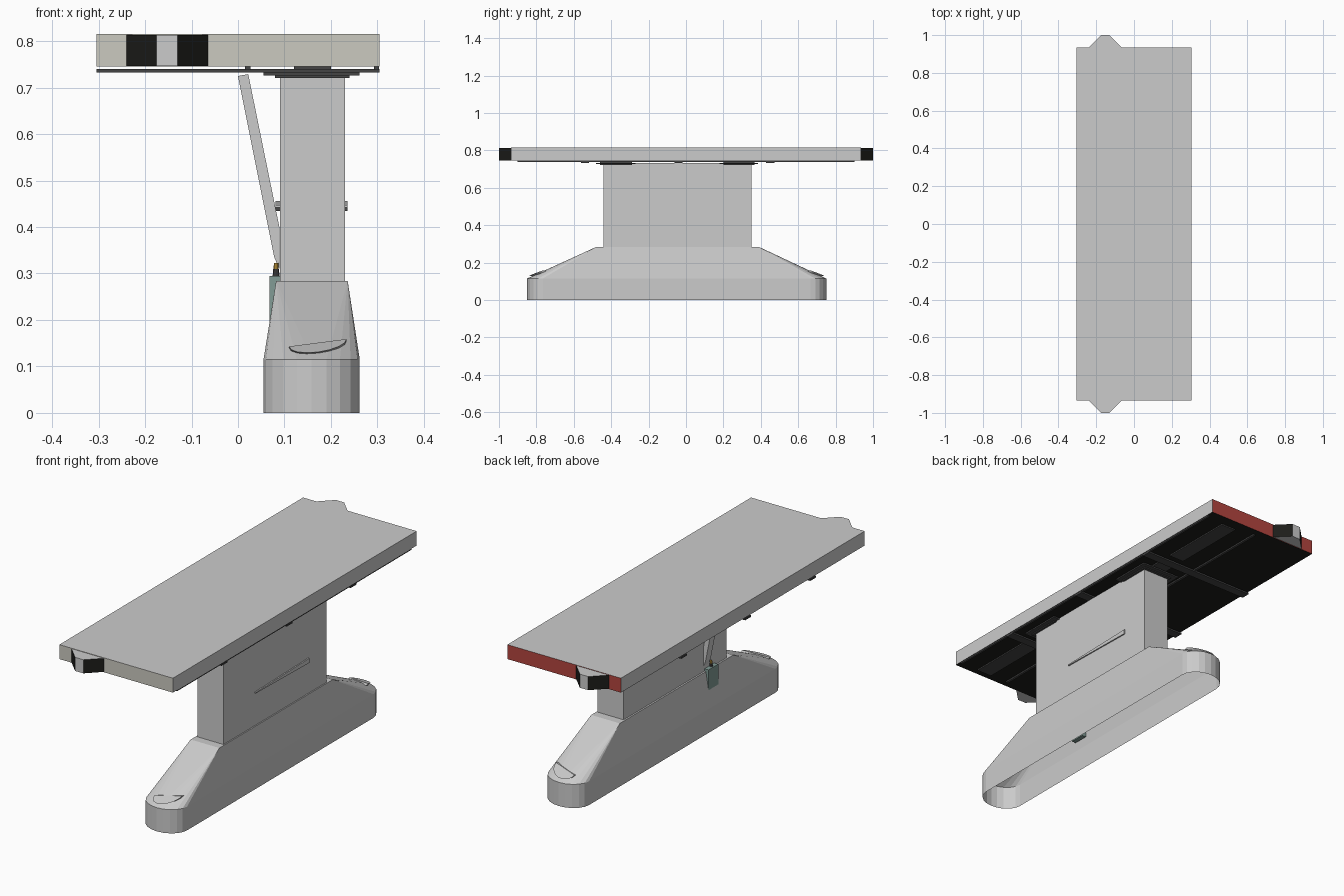
import bpy, bmesh, math
from mathutils import Vector

if "Cube" in bpy.data.objects:
    bpy.data.objects.remove(bpy.data.objects["Cube"])


def material(name, r, g, b):
    m = bpy.data.materials.new(name)
    m.diffuse_color = (r, g, b, 1)
    m.use_nodes = True
    m.node_tree.nodes["Principled BSDF"].inputs["Base Color"].default_value = m.diffuse_color
    return m


GREY = material("grey", 0.8, 0.8, 0.8)
BLACK = material("black", 0.012, 0.012, 0.01)
DARK = material("dark_grey", 0.06, 0.06, 0.06)
RED = material("red", 0.45, 0.06, 0.05)
TAUPE = material("taupe", 0.6, 0.59, 0.53)
GREEN = material("grey_green", 0.22, 0.33, 0.30)
AMBER = material("amber", 0.6, 0.35, 0.05)


def finish(name, bm, *mats):
    me = bpy.data.meshes.new(name)
    bm.to_mesh(me)
    bm.free()
    ob = bpy.data.objects.new(name, me)
    bpy.context.collection.objects.link(ob)
    for m in mats:
        me.materials.append(m)
    return ob


def hull(name, pts, *mats):
    bm = bmesh.new()
    for p in pts:
        bm.verts.new(p)
    bmesh.ops.convex_hull(bm, input=bm.verts)
    bmesh.ops.dissolve_limit(bm, angle_limit=0.01, verts=bm.verts, edges=bm.edges)
    bmesh.ops.recalc_face_normals(bm, faces=bm.faces)
    return finish(name, bm, *mats)


def box(name, x, y, z, *mats):
    return hull(name, [(a, b, c) for a in x for b in y for c in z], *mats)


def paint(ob, rule):
    for f in ob.data.polygons:
        f.material_index = rule(f.normal)


# table top: grey sides, black underside, differently coloured ends
top = box("table_top", (-.305, .305), (-.935, .935), (.745, .815), GREY, BLACK, RED, TAUPE)
paint(top, lambda n: 1 if n.z < -.5 else 2 if n.y > .5 else 3 if n.y < -.5 else 0)

# trapezoid housings at both ends, with black slanted faces
for s, tag in ((-1, "front"), (1, "back")):
    prof = [(-.24, .935), (-.175, 1), (-.13, 1), (-.065, .935)]
    ob = hull(tag + "_end_housing", [(x, s * y, z) for x, y in prof for z in (.747, .813)], GREY, BLACK)
    paint(ob, lambda n: 1 if abs(n.x) > .3 else 0)

# rails and panels under the top
for i, (x0, x1) in enumerate(((.015, .027), (.293, .303))):
    box(f"long_rail_{i}", (x0, x1), (-.9, .9), (.738, .746), DARK)
for tag, y in (("front", (-.9, -.55)), ("middle", (-.5, .42)), ("back", (.5, .88))):
    box(tag + "_under_panel", (.12, .2), y, (.739, .746), DARK)
for i, y in enumerate((-.54, -.04, .45)):
    box(f"cross_bar_{i}", (-.305, .305), (y - .022, y + .022), (.732, .74), DARK)

# mounting plates on the column
for tag, y0, y1 in (("front", -.48, -.27), ("back", .18, .385)):
    box(tag + "_mount_plate", (.055, .262), (y0, y1), (.726, .733), DARK)
    box(tag + "_mount_collar", (.08, .24), (y0 + .02, y1 - .02), (.721, .738), DARK)

# column with a tapered slot strip on both sides
box("column", (.09, .23), (-.44, .35), (.27, .732))
for tag, x0, x1 in (("left", .081, .091), ("right", .229, .236)):
    hull(tag + "_slot_strip", [(x, y, z) for x in (x0, x1)
         for y, z in ((-.2, .442), (-.2, .447), (.21, .434), (.21, .456))])

# foot: open-bottomed rounded skirt carrying a tapered body
CX, HW, Y0, Y1, DEP, N = .1585, .1035, -.85, .75, .085, 10
ring = []
for k in range(N + 1):
    a = math.pi * k / N
    ring.append((CX + HW * math.cos(a), Y1 - DEP + DEP * math.sin(a)))
for k in range(N + 1):
    a = math.pi * k / N
    ring.append((CX - HW * math.cos(a), Y0 + DEP - DEP * math.sin(a)))

bm = bmesh.new()
low = [bm.verts.new((x, y, 0)) for x, y in ring]
high = [bm.verts.new((x, y, .115)) for x, y in ring]
for i in range(len(ring)):
    j = (i + 1) % len(ring)
    bm.faces.new((low[i], low[j], high[j], high[i]))
finish("foot_skirt", bm)

cap = [(x, y, .284) for x in (.082, .236) for y in (-.48, .39)]
body = hull("foot_body", [(x, y, .115) for x, y in ring] + cap)
bm = bmesh.new()
bm.from_mesh(body.data)
floor = [f for f in bm.faces if f.normal.z < -.9]
bmesh.ops.delete(bm, geom=floor, context='FACES')   # hollow underneath
bm.to_mesh(body.data)
bm.free()

# crescent ledges on the sloping ends
for s, tag, ye in ((-1, "front", -.85), (1, "back", .75)):
    pts = []
    for k in range(9):
        a = math.pi * k / 8
        x = .172 - .062 * math.cos(a)
        z = .147 + .008 * -math.cos(a) - .02 * math.sin(a)
        y = ye - s * (z - .115) * 2.15
        pts += [(x, y - s * .015, z), (x, y + s * .012 * math.sin(a), z + .004)]
    hull(tag + "_crescent_ledge", pts)

# slanted strut, control box and knob on the left side
hull("strut", [(x, y, z) for y in (-.30, -.26) for x, z in
     ((.0, .725), (.022, .729), (.089, .31), (.089, .40), (.078, .335))])
hull("control_box", [(x, y, z) for y in (-.345, -.27) for x, z in
     ((.068, .295), (.09, .295), (.068, .15), (.09, .15))], GREEN)
for name, r, z0, z1, m in (("knob_base", .008, .293, .31, DARK), ("knob_cap", .006, .309, .323, AMBER)):
    bm = bmesh.new()
    bmesh.ops.create_cone(bm, cap_ends=True, segments=10, radius1=r, radius2=r * .8, depth=z1 - z0)
    bmesh.ops.translate(bm, verts=bm.verts, vec=Vector((.082, -.31, (z0 + z1) / 2)))
    finish(name, bm, m)
